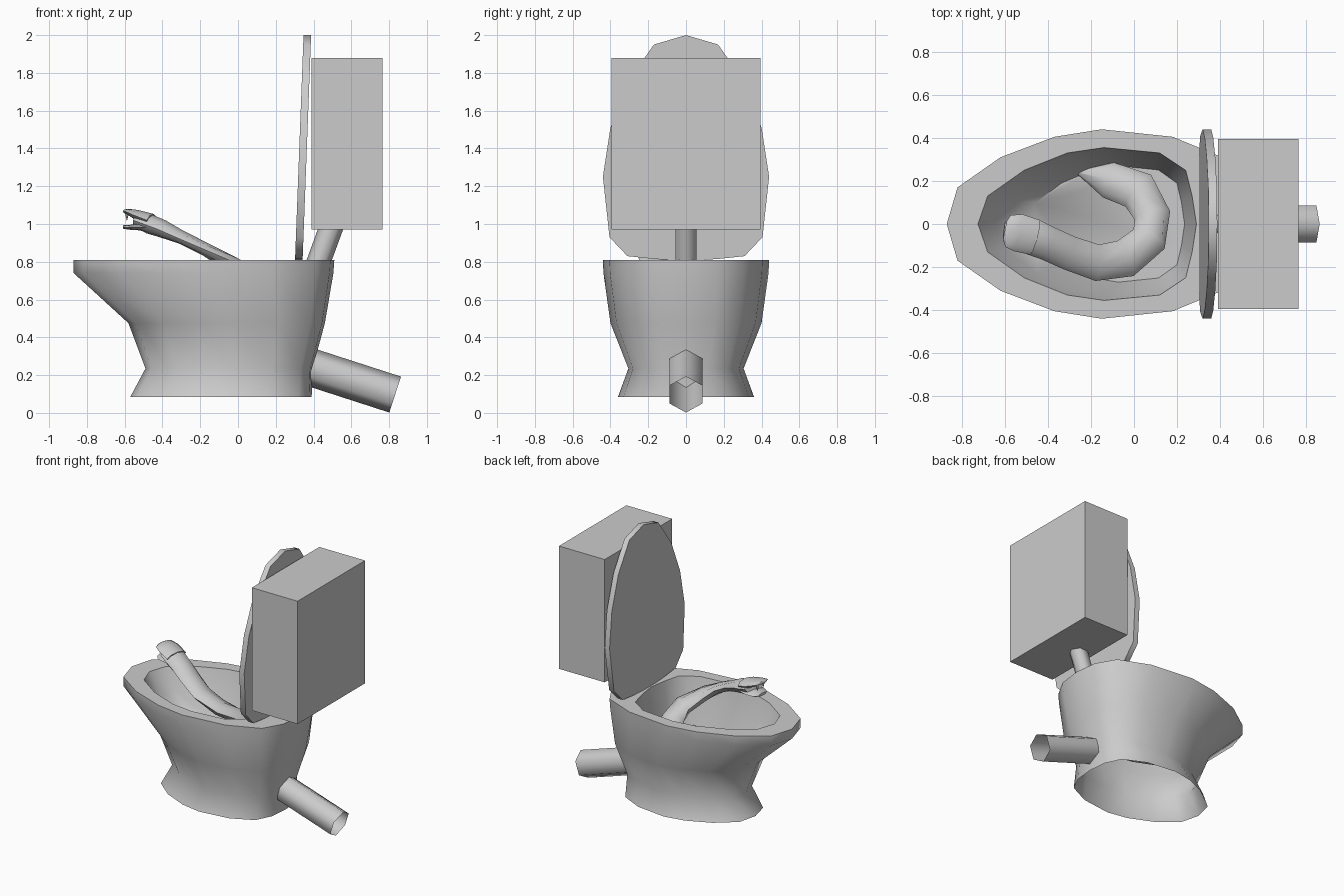
import bpy, bmesh, math
from mathutils import Vector

if "Cube" in bpy.data.objects:
    bpy.data.objects.remove(bpy.data.objects["Cube"])


def finish(name, bm, angle=None):
    bmesh.ops.recalc_face_normals(bm, faces=bm.faces)
    mesh = bpy.data.meshes.new(name)
    bm.to_mesh(mesh)
    bm.free()
    ob = bpy.data.objects.new(name, mesh)
    bpy.context.collection.objects.link(ob)
    if angle:
        bpy.ops.object.select_all(action='DESELECT')
        ob.select_set(True)
        bpy.context.view_layer.objects.active = ob
        bpy.ops.object.shade_smooth_by_angle(angle=math.radians(angle))
    return ob


def loft(name, rings, cap_start=False, cap_end=False, angle=60):
    bm = bmesh.new()
    rows = [[bm.verts.new(p) for p in r] for r in rings]
    n = len(rows[0])
    for a, b in zip(rows, rows[1:]):
        for i in range(n):
            j = (i + 1) % n
            bm.faces.new((a[i], a[j], b[j], b[i]))
    if cap_start:
        bm.faces.new(rows[0])
    if cap_end:
        bm.faces.new(rows[-1])
    return finish(name, bm, angle)


def mirror(half):
    return half + [(x, -y) for x, y in half[-2:0:-1]]


def tube(name, stations, sides=8, caps=True, phase=0.0, angle=60):
    """Loft of ellipses: each station is x, y, z, half width, half height."""
    pts = [Vector(s[:3]) for s in stations]
    rings = []
    for i, s in enumerate(stations):
        t = (pts[min(i + 1, len(pts) - 1)] - pts[max(i - 1, 0)]).normalized()
        side = t.cross(Vector((0, 0, 1))).normalized()
        up = side.cross(t)
        rings.append([pts[i] + side * s[3] * math.cos(a) + up * s[4] * math.sin(a)
                      for a in (phase + math.tau * k / sides for k in range(sides))])
    return loft(name, rings, caps, caps, angle)


# Bowl: one egg outline, scaled row by row, then folded inside
outer = mirror([(-.87, 0), (-.82, .17), (-.62, .31), (-.37, .405), (-.15, .44),
                (.18, .405), (.41, .31), (.49, .17), (.51, 0)])
inner = mirror([(-.725, 0), (-.68, .13), (-.51, .25), (-.31, .33), (-.14, .355),
                (.12, .33), (.24, .25), (.27, .13), (.29, 0)])


def row(outline, x0, x1, half, z):
    lo, hi = min(p[0] for p in outline), max(p[0] for p in outline)
    w = max(p[1] for p in outline)
    return [(x0 + (x - lo) / (hi - lo) * (x1 - x0), y * half / w, z) for x, y in outline]


loft("bowl", [row(outer, -.57, .39, .36, .085),
              row(outer, -.49, .395, .305, .235),
              row(outer, -.58, .46, .40, .475),
              row(outer, -.87, .505, .437, .74),
              row(outer, -.87, .51, .44, .81),
              row(inner, -.725, .29, .355, .81),
              row(inner, -.64, .265, .325, .66),
              row(inner, -.49, .235, .27, .48)], cap_end=True)

# Raised lid, leaning slightly back
lid = mirror([(2.0, 0), (1.95, .17), (1.75, .31), (1.51, .40), (1.25, .44),
              (.93, .405), (.83, .31), (.815, .17), (.805, 0)])
loft("lid", [[(x + .045 * (h - .81) / 1.19, y, h) for h, y in lid]
             for x in (.302, .342)], True, True, 50)

# Tank
bm = bmesh.new()
bmesh.ops.create_cube(bm, size=1)
for v in bm.verts:
    v.co = Vector((.5775 + v.co.x * .375, v.co.y * .79, 1.425 + v.co.z * .91))
finish("tank", bm)

# Pipes: open hexagonal tubes
tube("waste_pipe", [(.39, 0, .24, .1, .1), (.832, 0, .097, .1, .1)], 6, False, math.pi / 2, 70)
tube("flush_pipe", [(.39, 0, .70, .063, .063), (.50, 0, 1.0, .063, .063)], 6, False, math.pi / 2, 70)

# Snake coiled in the bowl: tail to neck to back of the head
tube("snake_body", [(-.27, .243, .49, .004, .004),
                    (-.12, .205, .53, .085, .05),
                    (.02, .155, .57, .095, .06),
                    (.085, .04, .64, .085, .06),
                    (.07, -.07, .71, .085, .055),
                    (-.04, -.16, .79, .09, .045),
                    (-.17, -.18, .865, .085, .035),
                    (-.30, -.135, .93, .08, .036),
                    (-.40, -.09, .975, .08, .048),
                    (-.47, -.06, 1.0, .085, .052),
                    (-.53, -.04, 1.02, .08, .04)])

# Open jaws
tube("upper_jaw", [(-.46, -.062, 1.02, .084, .036),
                   (-.54, -.04, 1.05, .088, .026),
                   (-.585, -.033, 1.067, .075, .014),
                   (-.60, -.03, 1.067, .045, .010)])
tube("lower_jaw", [(-.46, -.062, .985, .080, .03),
                   (-.53, -.043, .985, .082, .018),
                   (-.58, -.035, .982, .068, .012),
                   (-.605, -.032, .985, .04, .010)])

# Fangs
for side, y in (("left", -.065), ("right", .005)):
    bm = bmesh.new()
    bmesh.ops.create_cone(bm, cap_ends=True, segments=5, radius1=0.001, radius2=.012, depth=.045)
    bmesh.ops.translate(bm, verts=bm.verts, vec=(-.588, y, 1.04))
    finish(side + "_fang", bm, 60)
